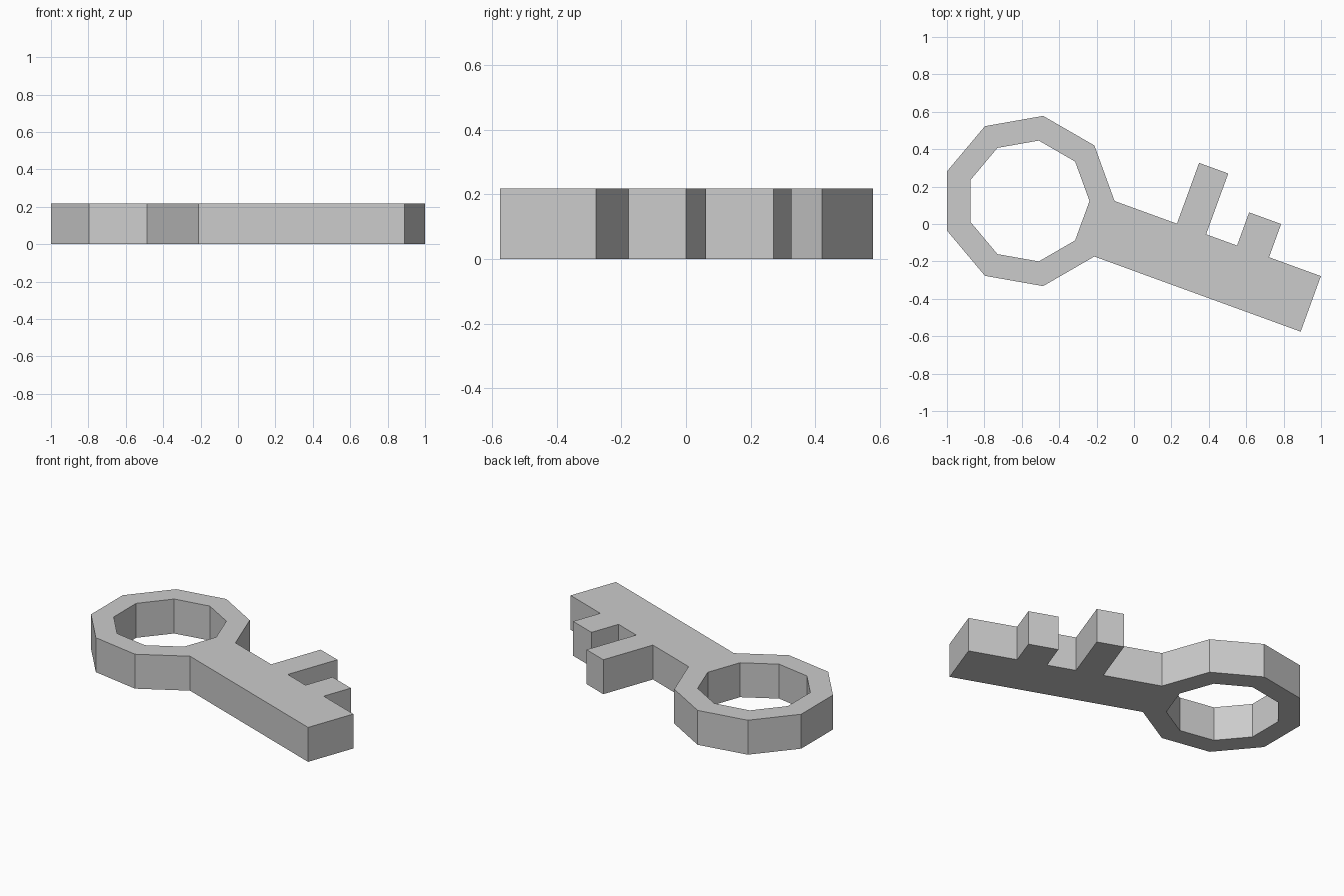
import bpy, bmesh
from math import cos, sin, radians
from mathutils import Vector

if "Cube" in bpy.data.objects:
    bpy.data.objects.remove(bpy.data.objects["Cube"])

SIDES, R_OUT, R_IN, HEIGHT = 9, 0.462, 0.328, 0.217
CENTRE = Vector((-0.566, 0.123, 0))
ALONG = Vector((cos(radians(-20)), sin(radians(-20)), 0))   # shaft direction
ACROSS = Vector((-ALONG.y, ALONG.x, 0))                     # tooth direction

bm = bmesh.new()


def ring_verts(radius):
    return [bm.verts.new(CENTRE + radius * Vector((cos(radians(a)), sin(radians(a)), 0)))
            for a in range(0, 360, 360 // SIDES)]


def extend(a, b, offset):
    """Grow a quad from edge a-b and return its far vertices."""
    c, d = bm.verts.new(a.co + offset), bm.verts.new(b.co + offset)
    bm.faces.new((a, b, d, c))
    return c, d


# Nine-sided bow
outer, inner = ring_verts(R_OUT), ring_verts(R_IN)
for i in range(SIDES):
    j = (i + 1) % SIDES
    bm.faces.new((outer[i], outer[j], inner[j], inner[i]))

# Shaft grown from one bow side, with teeth on alternate segments
top, bottom = outer[0], outer[-1]
start = 0
for end, tooth in ((0.355, 0), (0.521, 0.346), (0.697, 0), (0.879, 0.189), (1.174, 0)):
    new_top, new_bottom = extend(top, bottom, ALONG * (end - start))
    if tooth:
        extend(top, new_top, ACROSS * tooth)
    top, bottom, start = new_top, new_bottom, end

# Thickness
bmesh.ops.recalc_face_normals(bm, faces=bm.faces[:])
result = bmesh.ops.extrude_face_region(bm, geom=bm.faces[:], use_keep_orig=True)
raised = [g for g in result["geom"] if isinstance(g, bmesh.types.BMVert)]
bmesh.ops.translate(bm, verts=raised, vec=(0, 0, HEIGHT))
bmesh.ops.recalc_face_normals(bm, faces=bm.faces[:])

mesh = bpy.data.meshes.new("key")
bm.to_mesh(mesh)
bm.free()
bpy.context.collection.objects.link(bpy.data.objects.new("key", mesh))
